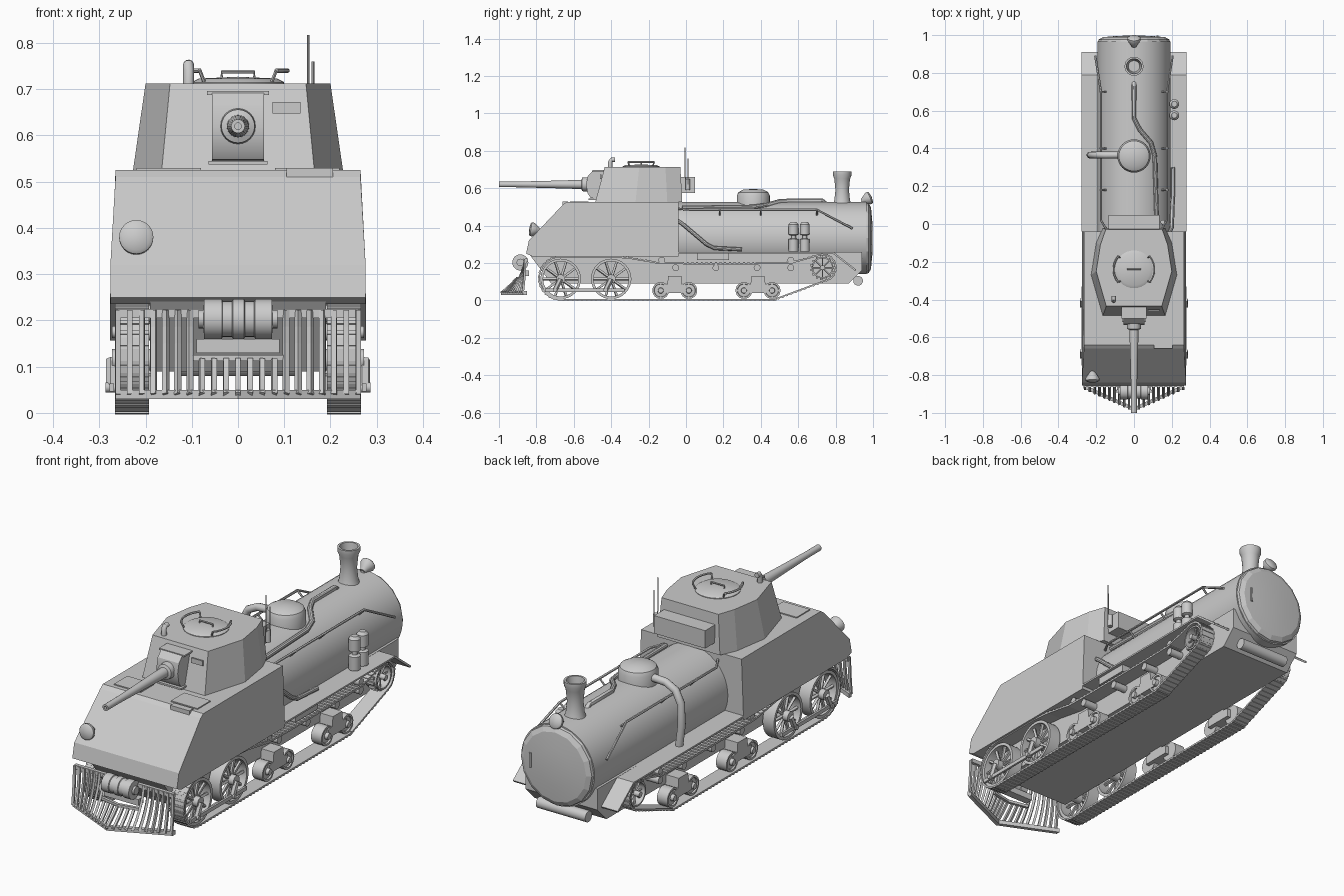
import bpy
import bmesh
from math import sin, cos, pi, radians
from mathutils import Vector

if "Cube" in bpy.data.objects:
    bpy.data.objects.remove(bpy.data.objects["Cube"])

GREY = (0.6, 0.6, 0.6, 1)
steel = bpy.data.materials.new("grey_steel")
steel.use_nodes = True
steel.diffuse_color = GREY
steel.node_tree.nodes["Principled BSDF"].inputs["Base Color"].default_value = GREY


# A part is a list of rings that get skinned; make() turns parts into one object
def make(name, *parts, smooth=35):
    bm = bmesh.new()
    for rings in parts:
        vs = [[bm.verts.new(p) for p in ring] for ring in rings]
        n = len(vs[0])
        for a, b in zip(vs, vs[1:]):
            for i in range(n):
                j = (i + 1) % n
                bm.faces.new((a[i], a[j], b[j], b[i]))
        if (Vector(rings[0][0]) - Vector(rings[-1][0])).length > 1e-5:
            bm.faces.new(vs[0])
            bm.faces.new(vs[-1])
    bmesh.ops.remove_doubles(bm, verts=bm.verts, dist=1e-5)
    bmesh.ops.recalc_face_normals(bm, faces=bm.faces)
    me = bpy.data.meshes.new(name)
    bm.to_mesh(me)
    bm.free()
    for p in me.polygons:
        p.use_smooth = smooth > 0
    if smooth:
        me.set_sharp_from_angle(angle=radians(smooth))
    me.materials.append(steel)
    ob = bpy.data.objects.new(name, me)
    bpy.context.collection.objects.link(ob)
    return ob


def tube(path, r, seg=8):
    pts = [Vector(p) for p in path]
    rings, ref = [], Vector((0.31, 0.5, 0.8))
    for i, p in enumerate(pts):
        t = (pts[min(i + 1, len(pts) - 1)] - pts[max(i - 1, 0)]).normalized()
        ref = (ref - t * ref.dot(t)).normalized()
        side = t.cross(ref)
        rings.append([p + r * (ref * cos(2 * pi * k / seg) + side * sin(2 * pi * k / seg)) for k in range(seg)])
    return rings


def lathe(origin, axis, profile, seg=24):
    o, t = Vector(origin), Vector(axis).normalized()
    u = t.orthogonal().normalized()
    v = t.cross(u)
    return [[o + t * d + r * (u * cos(2 * pi * k / seg) + v * sin(2 * pi * k / seg)) for k in range(seg)]
            for r, d in profile]


def cyl(a, b, r, r2=None, seg=20):
    d = Vector(b) - Vector(a)
    return lathe(a, d, [(r, 0), (r if r2 is None else r2, d.length)], seg)


def box(x0, x1, y0, y1, z0, z1):
    return [[(x0, y0, z), (x1, y0, z), (x1, y1, z), (x0, y1, z)] for z in (z0, z1)]


def prism(profile, x0, x1):
    return [[(x, y, z) for y, z in profile] for x in (x0, x1)]


X, Y, Z = (1, 0, 0), (0, 1, 0), (0, 0, 1)
SIDES = ((1, "left"), (-1, "right"))

# Hull: lower tub, tapered armoured front, fenders
make("lower_hull", prism([(-.84, .25), (-.72, .09), (.87, .09), (.94, .16), (.94, .26)], -.19, .19), smooth=0)
front = [(-.04, .525), (-.64, .525), (-.66, .51), (-.84, .32), (-.855, .25), (-.82, .235), (-.04, .235)]
make("front_hull", [[(s * (.265 if z > .4 else .276), y, z) for y, z in front] for s in (-1, 1)], smooth=0)
make("fender", box(-.277, .277, -.04, .79, .25, .258), smooth=0)
for s, n in SIDES:
    make(n + "_fender_flap", prism([(.79, .258), (.91, .165), (.905, .157), (.785, .25)], s * .19, s * .277), smooth=0)
    make(n + "_deck_panel", box(s * .08, s * .22, -.62, -.52, .525, .53), smooth=0)
make("deck_vent", box(.105, .205, -.66, -.63, .5, .53), smooth=0)

# Boiler with its rear door
make("boiler", cyl((0, -.05, .333), (0, .965, .333), .193, seg=48))
make("boiler_door", lathe((0, .965, .333), Y, [(.19, 0), (.187, .012), (.165, .024), (.09, .031), (.0, .033)], 16), smooth=8)
make("door_handle", box(.12, .13, .975, .998, .3, .37), smooth=0)
make("chimney", lathe((0, .835, .51), Z, [(.05, 0), (.042, .025), (.036, .08), (.042, .14), (.05, .16), (.05, .18),
                                          (.04, .18), (.03, .1)]))
make("steam_dome", lathe((0, .36, .5), Z, [(.088, 0), (.088, .06), (.08, .078), (.055, .092), (0, .096)], 32))
make("dome_pipe", tube([(-.06, .365, .545), (-.15, .365, .54), (-.2, .365, .515), (-.228, .365, .46),
                        (-.233, .365, .36), (-.22, .365, .255)], .018, 12))
make("top_pipe", tube([(0, .75, .515), (0, .73, .533), (0, .56, .533), (.03, .5, .53), (.09, .43, .51),
                       (.11, .36, .5), (.122, -.02, .495)], .012, 10))
make("side_pipe", tube([(.185, -.05, .43), (.2, -.02, .41), (.205, .11, .3), (.207, .15, .28), (.207, .3, .272)], .011, 10))
make("step_box", box(.2, .262, .06, .23, .215, .258), smooth=0)
for i, y in enumerate((.575, .635)):
    make("air_pump_%d" % i, lathe((.213, y, .262), Z, [(.026, 0), (.026, .065), (.012, .07), (.012, .085), (.026, .09),
                                                       (.026, .145), (.015, .158)], 16))
for s, n in SIDES:
    rail = tube([(s * .14, -.04, .49), (s * .175, .02, .485), (s * .175, .7, .485), (s * .205, .89, .385)], .006, 6)
    posts = [tube([(s * .14, y, .45), (s * .18, y, .487)], .005, 6) for y in (.18, .4, .7)]
    make(n + "_handrail", rail, *posts)


def lamp(name, at, axis, r):
    make(name, lathe(at, axis, [(.012, -.045), (r * .6, -.03), (r, -.008), (r, .004), (r * .8, .01), (0, .014)]))


lamp("front_lamp", (-.22, -.825, .38), (0, -1, .15), .037)
lamp("rear_lamp", (0, .98, .548), (0, 1, .45), .034)
make("rear_lamp_bracket", tube([(0, .935, .51), (0, .96, .54)], .012))
make("rear_drum", cyl((-.13, .92, .105), (.13, .92, .105), .026))

# Turret
half = [(.165, -.485), (.227, -.27), (.2, -.1), (.165, -.02)]
top = [(.147, -.435), (.2, -.25), (.178, -.11), (.15, -.03)]
outline = lambda h, z: [(x, y, z) for x, y in h] + [(-x, y, z) for x, y in reversed(h)]
make("turret", [outline(half, .525), outline(top, .712)], smooth=0)
make("turret_bin", box(-.135, .135, -.04, .048, .575, .66), smooth=0)
make("turret_ring", cyl((0, -.24, .52), (0, -.24, .53), .19, seg=32))
make("hatch", lathe((0, -.24, .705), Z, [(.1, 0), (.1, .01), (.085, .018), (0, .022)], 32))
make("hatch_handle", tube([(-.035, -.24, .72), (-.035, -.24, .738), (.035, -.24, .738), (.035, -.24, .72)], .004, 6))
for s, n in SIDES:
    arc = [(s * .108 * cos(a / 10), -.24 + .108 * sin(a / 10), .74) for a in range(-7, 8, 2)]
    feet = [tube([(s * .09 * cos(a), -.24 + .09 * sin(a), .705), p], .004, 6) for a, p in ((-.7, arc[0]), (.7, arc[-1]))]
    make(n + "_hatch_rail", tube(arc, .005, 6), *feet)
make("periscope", tube([(-.107, -.405, .7), (-.107, -.405, .74), (-.107, -.398, .752), (-.107, -.38, .752)], .012, 12))
make("antennas", tube([(.152, .01, .6), (.152, -.005, .66), (.152, -.005, .817)], .0025, 6),
     tube([(.162, .01, .62), (.162, .01, .76)], .003, 6), cyl((.152, .01, .59), (.152, .01, .65), .012))
make("vision_slit", box(.075, .135, -.46, -.453, .648, .672), smooth=0)

# Gun and mantlet
shield = [(-.43, .695), (-.5, .692), (-.525, .665), (-.535, .62), (-.525, .57), (-.51, .548), (-.45, .54)]
make("mantlet", prism(shield, -.056, .056), smooth=25)
make("mantlet_lips", box(-.067, .067, -.5, -.42, .688, .696), box(-.064, .064, -.52, -.44, .537, .545), smooth=0)
make("gun", lathe((0, -.51, .62), (0, -1, 0), [(.04, 0), (.036, .045), (.024, .05), (.023, .1), (.02, .2), (.015, .4),
                                               (.015, .49), (.007, .49), (.007, .42)]))

# Ploughed front grille and winch drum
nose = lambda x: -.99 + .45 * abs(x)
slats = []
for i in range(-10, 11):
    x = i * .026
    zt = .115 if abs(x) < .09 else .222
    path = []
    for k in range(6):
        f = k / 5 * (zt - .04) / .182
        path.append((x, -.86 + (nose(x) + .86) * (1 - f) ** 1.8, .04 + .182 * f))
    slats.append(tube(path, .008, 4))
make("grille_slats", *slats, smooth=0)
bar = lambda h, z0, z1, y, d: [[(x, y(x) + e, z) for e, z in ((0, z0), (d, z0), (d, z1), (0, z1))] for x in (-h, 0, h)]
make("grille_bottom_bar", bar(.265, .03, .05, nose, .02), smooth=0)
make("grille_middle_bar", bar(.1, .112, .125, lambda x: -.91 + .2 * abs(x), .014), smooth=0)
make("grille_top_bar", box(-.262, .262, -.862, -.845, .205, .225), smooth=0)
make("winch_drum", lathe((-.085, -.886, .203), X, [(.02, 0), (.02, .01), (.043, .012), (.043, .05), (.039, .052), (.039, .072),
                                                  (.043, .074), (.043, .098), (.039, .1), (.039, .12), (.043, .122),
                                                  (.043, .158), (.02, .16), (.02, .17)]))
make("winch_frame", box(-.09, .09, -.88, -.84, .13, .16), smooth=0)

# Track path around the wheels and rear sprocket
circ = lambda y, z, r, a: (y + r * cos(radians(a)), z + r * sin(radians(a)))
path = [circ(-.67, .119, .115, a) for a in range(90, 271, 12)]
path += [(.47, .004)]
path += [circ(.73, .175, .07, a) for a in range(-65, 101, 15)]
path += [(.56, .2), (.35, .197), (0, .197), (-.15, .2), (-.3, .226), (-.4, .234), (-.67, .234)]


def track_links(x0, x1, pitch=.025):
    links, left = [], 0
    for a, b in zip(path, path[1:]):
        a, b = Vector(a), Vector(b)
        t = (b - a).normalized()
        n = Vector((-t.y, t.x))
        while left < (b - a).length:
            c = a + t * left
            q = [c + t * u * pitch + n * v for u, v in ((-.54, -.004), (.54, -.004), (.54, .004), (-.54, .004))]
            links.append(prism(q, x0, x1))
            q = [c + t * u * pitch + n * v for u, v in ((-.2, -.007), (.2, -.007), (.2, 0), (-.2, 0))]
            links.append(prism(q, x0, x1))
            left += pitch
        left -= (b - a).length
    return links


def spoked(s, y, z, r, count):
    ring = lathe((s * .2, y, z), (s, 0, 0), [(r, 0), (r, .06), (r * .87, .06), (r * .87, 0), (r, 0)], 32)
    hub = cyl((s * .18, y, z), (s * .272, y, z), r * .22)
    spokes = []
    for k in range(count):
        a = 2 * pi * k / count
        spokes.append(tube([(s * .24, y, z), (s * .24, y + r * .9 * cos(a), z + r * .9 * sin(a))], r * .075, 4))
    return [ring, hub] + spokes


for s, n in SIDES:
    make(n + "_track", *track_links(s * .192, s * .266), smooth=0)
    for i, y in enumerate((-.67, -.4)):
        make("%s_drive_wheel_%d" % (n, i), *spoked(s, y, .115, .108, 10))
        make("%s_crank_%d" % (n, i), tube([(s * .272, y, .115), (s * .272, y - .03, .055)], .014, 6),
             cyl((s * .26, y - .03, .055), (s * .287, y - .03, .055), .011))
    make(n + "_coupling_rod", box(s * .268, s * .278, -.75, -.33, .046, .064), smooth=0)
    teeth = [box(s * .215, s * .25, *[v for c in circ(.73, .175, .06, a) for v in (c - .006, c + .006)])
             for a in range(0, 360, 24)]
    make(n + "_sprocket", *spoked(s, .73, .175, .058, 8), *teeth)
    # Bogies with paired road wheels
    for i, y in enumerate((-.06, .385)):
        make("%s_bogie_%d" % (n, i), prism([(y - .07, .04), (y + .07, .04), (y + .07, .08), (y + .04, .085), (y + .035, .13),
                                            (y - .035, .13), (y - .04, .085), (y - .07, .08)], s * .18, s * .256), smooth=0)
        for j, d in enumerate((-.075, .075)):
            make("%s_road_wheel_%d_%d" % (n, i, j),
                 lathe((s * .2, y + d, .053), (s, 0, 0), [(.045, 0), (.045, .055), (.036, .055), (.034, .048),
                                                         (.016, .05), (.014, .066)]))
    rollers = [cyl((s * .18, y, z), (s * .258, y, z), .018, seg=14)
               for y, z in ((-.13, .215), (-.055, .175), (.16, .175), (.38, .175), (.56, .175), (.56, .215))]
    make(n + "_return_rollers", *rollers)
